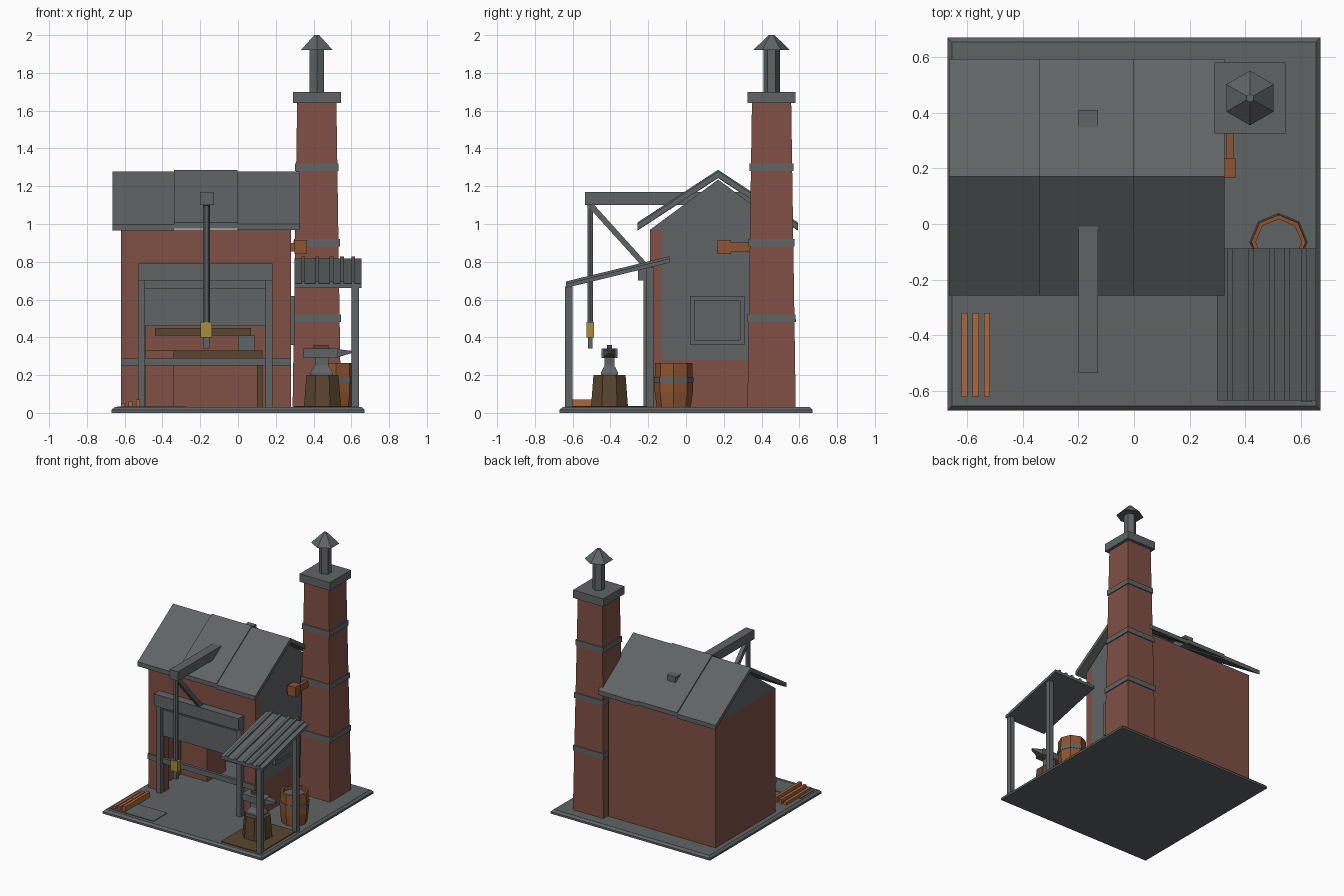
import bpy, bmesh, math
from mathutils import Vector, Matrix

if "Cube" in bpy.data.objects:
    bpy.data.objects.remove(bpy.data.objects["Cube"])

def mat(name, c):
    m = bpy.data.materials.new(name)
    m.diffuse_color = (*c, 1)
    m.use_nodes = True
    m.node_tree.nodes["Principled BSDF"].inputs["Base Color"].default_value = m.diffuse_color
    return m

GREY = mat("slate_grey", (0.115, 0.127, 0.129))
BRICK = mat("brick_red", (0.215, 0.080, 0.060))
BROWN = mat("dark_wood", (0.100, 0.060, 0.030))
RUST = mat("rust_orange", (0.270, 0.088, 0.030))
PLANK = mat("fresh_timber", (0.400, 0.135, 0.050))
GOLD = mat("brass", (0.400, 0.270, 0.040))

def finish(name, bm, m):
    bmesh.ops.recalc_face_normals(bm, faces=bm.faces)
    me = bpy.data.meshes.new(name)
    bm.to_mesh(me)
    bm.free()
    me.materials.append(m)
    o = bpy.data.objects.new(name, me)
    bpy.context.collection.objects.link(o)
    return o

def loft(name, rings, m):
    """Join equal-sized point rings and cap both ends."""
    bm = bmesh.new()
    vs = [[bm.verts.new(p) for p in r] for r in rings]
    n = len(vs[0])
    for a, b in zip(vs, vs[1:]):
        for i in range(n):
            bm.faces.new((a[i], a[(i + 1) % n], b[(i + 1) % n], b[i]))
    bm.faces.new(vs[0])
    bm.faces.new(vs[-1])
    return finish(name, bm, m)

def rect(x0, x1, y0, y1, z):
    return [(x0, y0, z), (x1, y0, z), (x1, y1, z), (x0, y1, z)]

def box(name, x0, x1, y0, y1, z0, z1, m):
    return loft(name, [rect(x0, x1, y0, y1, z0), rect(x0, x1, y0, y1, z1)], m)

def prism(name, pts, x0, x1, m):
    """Extrude a (y, z) profile along x."""
    return loft(name, [[(x, y, z) for y, z in pts] for x in (x0, x1)], m)

def lathe(name, cx, cy, prof, n, m, turn=0):
    return loft(name, [[(cx + r * math.cos(turn + 2 * math.pi * i / n),
                         cy + r * math.sin(turn + 2 * math.pi * i / n), z)
                        for i in range(n)] for r, z in prof], m)

# Ground slab, with cover plate and work mat
loft("base_slab", [rect(-.67, .67, -.67, .67, 0), rect(-.67, .67, -.67, .67, .015),
                   rect(-.655, .655, -.655, .655, .03)], GREY)
box("cover_plate", -.64, -.27, -.63, -.465, .03, .035, GREY)
box("work_mat", .30, .63, -.635, -.2, .03, .036, BROWN)

# Brick walls around an open front
box("front_wall_left", -.62, -.49, -.19, -.13, .03, .97, BRICK)
box("front_wall_right", .15, .28, -.19, -.13, .03, .97, BRICK)
box("front_wall_top", -.49, .15, -.19, -.13, .70, .97, BRICK)
box("left_wall", -.62, -.56, -.13, .47, .03, .97, BRICK)
box("back_wall", -.62, .28, .47, .53, .03, .97, BRICK)
box("right_wall_lower", .22, .28, -.13, .47, .03, .28, BRICK)
box("right_wall_upper", .22, .28, -.13, .47, .28, .97, GREY)
for side, x0 in (("left", -.62), ("right", .22)):
    prism(side + "_gable", [(-.19, .97), (.53, .97), (.17, 1.235)], x0, x0 + .06, GREY)

# Side window plate with raised frame
box("window_plate", .28, .292, .045, .285, .385, .595, GREY)
box("window_frame_bottom", .28, .30, .02, .31, .36, .385, GREY)
box("window_frame_top", .28, .30, .02, .31, .595, .62, GREY)
for y in (.02, .285):
    box("window_frame_side", .28, .30, y, y + .025, .385, .595, GREY)

# Roof: three sheets per slope, the middle one slightly raised
for i, (x0, x1, lift) in enumerate(((-.665, -.34, 0), (-.34, -.002, .01), (-.002, .325, .002))):
    prism("roof_sheet_%d" % i, [(y, z + lift) for y, z in (
        (-.257, .965), (-.257, .998), (.17, 1.277), (.593, .998), (.593, .965), (.17, 1.243))],
        x0, x1, GREY)

# Shop front: posts, lintel, shutter, rail
for x in (-.53, .145):
    box("front_post", x, x + .037, -.225, -.185, .03, .70, GREY)
box("lintel", -.53, .182, -.255, -.19, .70, .79, GREY)
box("shutter", -.493, .147, -.20, -.17, .46, .66, GREY)
box("shutter_box", -.493, .147, -.19, -.15, .66, .70, GREY)
box("front_rail", -.62, .28, -.203, -.18, .25, .29, GREY)

# Interior: forge block, workbench, shelf
box("forge_block", -.56, -.34, .115, .34, .03, .33, BRICK)
box("bench_top", -.49, .13, .30, .47, .29, .33, BROWN)
for x in (-.49, .10):
    box("bench_leg", x, x + .03, .32, .46, .03, .29, BROWN)
box("bench_vice", .0, .09, .34, .42, .33, .41, GREY)
box("wall_shelf", -.44, .07, .41, .47, .41, .45, BROWN)

# Chimney: tapered stack, bands, cap, flue and cowl
CX, CY = .417, .453
def stack_half(z):
    return .128 - .024 * (z - .03) / 1.61
def square(z, e=0):
    h = stack_half(z) + e
    return rect(CX - h, CX + h, CY - h, CY + h, z)
loft("chimney_stack", [square(.03), square(1.64)], BRICK)
for z in (.48, .88, 1.28):
    loft("chimney_band", [square(z, .007), square(z + .04, .007)], GREY)
box("chimney_cap", CX - .127, CX + .127, CY - .127, CY + .127, 1.64, 1.70, GREY)
lathe("flue_pipe", CX, CY, [(.044, 1.70), (.044, 1.94)], 6, GREY, math.pi / 2)
lathe("flue_cowl", CX, CY, [(.098, 1.92), (.015, 2.0)], 6, GREY, math.pi / 2)

# Copper duct from wall to chimney
box("duct_stub", .28, .30, .185, .22, .855, .90, RUST)
box("duct_box", .30, .365, .168, .238, .84, .915, RUST)
box("duct_pipe", .332, .358, .238, .34, .853, .903, RUST)

# Hoist: beam through the roof, brace, rod, pulley and hook
box("hoist_beam", -.20, -.13, -.535, .41, 1.10, 1.17, GREY)
prism("hoist_brace", [(-.525, 1.10), (-.485, 1.10), (-.205, .79), (-.245, .79)], -.18, -.15, GREY)
lathe("hoist_rod", -.167, -.507, [(.018, .47), (.018, 1.10)], 6, GREY)
box("pulley_block", -.198, -.138, -.528, -.487, .40, .48, GOLD)
box("hoist_hook", -.184, -.152, -.52, -.495, .34, .40, GREY)

# Lean-to canopy with battens and posts
def roof_strip(name, x0, x1, lo, hi):
    prism(name, [(-.635, .662 + lo), (-.635, .662 + hi), (-.088, .795 + hi), (-.088, .795 + lo)],
          x0, x1, GREY)
roof_strip("canopy_sheet", .298, .655, 0, .022)
for x in (.335, .41, .485, .54, .60):
    roof_strip("canopy_batten", x, x + .02, .022, .034)
box("canopy_front_post", .602, .64, -.64, -.602, .03, .67, GREY)
box("canopy_back_post", .602, .64, -.21, -.172, .03, .77, GREY)

# Chopping stump and anvil
lathe("stump", .447, -.405, [(.106, .03), (.092, .20)], 8, BROWN, math.pi / 8)
AX, AY = .443, -.405
def slab(w, d, z):
    return rect(AX - w, AX + w, AY - d, AY + d, z)
loft("anvil_foot", [slab(.06, .045, .20), slab(.06, .045, .215),
                    slab(.036, .026, .25), slab(.036, .026, .29)], GREY)
box("anvil_top", .345, .53, AY - .042, AY + .042, .29, .34, GREY)
loft("anvil_horn", [[(x, AY + y * s, .325 + z * s) for y, z in
                     ((-.028, -.03), (.028, -.03), (.028, .012), (-.028, .012))]
                    for x, s in ((.53, 1), (.605, .25))], GREY)
box("hammer_handle", .40, .48, AY - .012, AY + .012, .34, .36, BROWN)

# Water barrel with open rim and hoop
BX, BY = .52, -.065
lathe("barrel", BX, BY, [(.09, .03), (.101, .11), (.101, .18), (.098, .265),
                         (.082, .265), (.082, .235)], 8, RUST)
lathe("barrel_water", BX, BY, [(.083, .23), (.083, .238)], 8, GREY)
lathe("barrel_hoop", BX, BY, [(.105, .16), (.105, .19)], 8, GREY)

# Stacked planks
for i in range(3):
    x = -.62 + .04 * i
    box("plank_%d" % i, x, x + .022, -.62, -.32, .03, .052 + .01 * i, PLANK)
